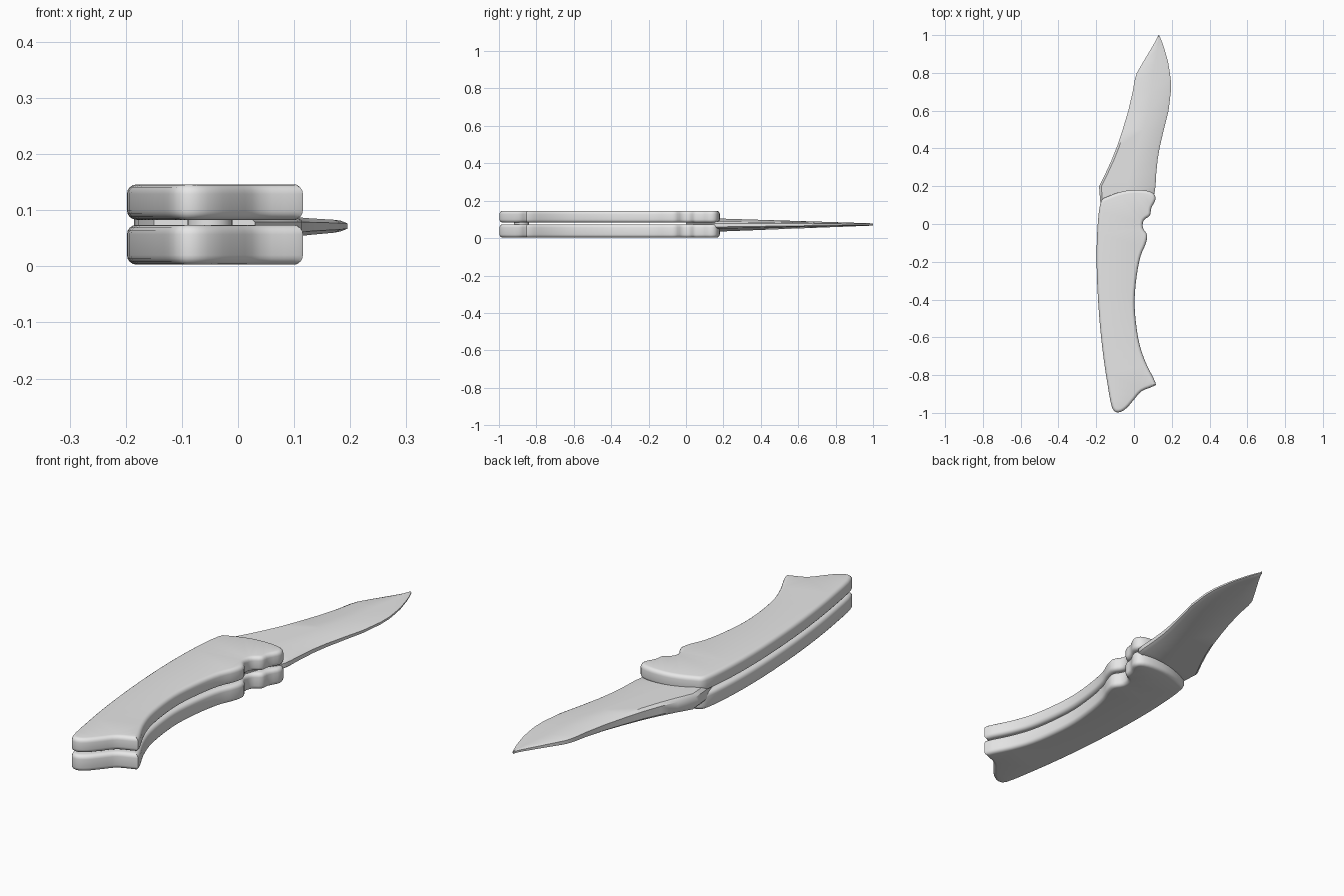
import bpy, bmesh, math
from mathutils import Vector

if "Cube" in bpy.data.objects:
    bpy.data.objects.remove(bpy.data.objects["Cube"])

grey = bpy.data.materials.new("plain_grey")
grey.diffuse_color = (0.8, 0.8, 0.8, 1)
grey.use_nodes = True
grey.node_tree.nodes["Principled BSDF"].inputs["Base Color"].default_value = grey.diffuse_color


def finish(name, bm, angle=40):
    bmesh.ops.recalc_face_normals(bm, faces=bm.faces[:])
    me = bpy.data.meshes.new(name)
    bm.to_mesh(me)
    bm.free()
    me.materials.append(grey)
    ob = bpy.data.objects.new(name, me)
    bpy.context.collection.objects.link(ob)
    bpy.ops.object.select_all(action='DESELECT')
    ob.select_set(True)
    bpy.context.view_layer.objects.active = ob
    bpy.ops.object.shade_smooth_by_angle(angle=math.radians(angle))
    return ob


def catmull(p0, p1, p2, p3, t):
    return 0.5 * (2 * p1 + (p2 - p0) * t + (2 * p0 - 5 * p1 + 4 * p2 - p3) * t * t
                  + (3 * p1 - p0 - 3 * p2 + p3) * t ** 3)


def smooth_loop(pts, steps=3):
    p = [Vector(q) for q in pts]
    n = len(p)
    return [catmull(p[i - 1], p[i], p[(i + 1) % n], p[(i + 2) % n], s / steps)
            for i in range(n) for s in range(steps)]


def loft(rings):
    """Skin a stack of closed rings and cap both ends."""
    bm = bmesh.new()
    vs = [[bm.verts.new(c) for c in ring] for ring in rings]
    for a, b in zip(vs, vs[1:]):
        for i in range(len(a)):
            j = (i + 1) % len(a)
            bm.faces.new((a[i], a[j], b[j], b[i]))
    for end in (vs[0], vs[-1]):
        f = bm.faces.new(end)
        bmesh.ops.triangulate(bm, faces=[f])
    return bm


# Handle outline, clockwise: blade end, finger notch, belly, butt, spine
outline = smooth_loop([
    (-0.178, 0.11), (-0.14, 0.145), (-0.05, 0.175), (0.04, 0.18), (0.10, 0.165),
    (0.114, 0.13), (0.092, 0.085), (0.084, 0.045), (0.052, 0.02), (0.047, -0.02),
    (0.07, -0.06), (0.06, -0.11), (0.035, -0.17), (0.015, -0.27), (0.003, -0.4),
    (0.01, -0.52), (0.03, -0.64), (0.065, -0.74), (0.114, -0.84), (0.10, -0.86),
    (0.04, -0.885), (0.0, -0.93), (-0.04, -0.975), (-0.08, -0.997), (-0.115, -0.975),
    (-0.14, -0.85), (-0.165, -0.68), (-0.185, -0.48), (-0.197, -0.25), (-0.195, -0.05)])


def inset(d):
    n = len(outline)
    res = []
    for i, p in enumerate(outline):
        t = (outline[(i + 1) % n] - outline[i - 1]).normalized()
        res.append(p + Vector((t.y, -t.x)) * d)
    return res


def scale_plate(name, z0, z1, r=0.017):
    # rounded rim profile from bottom to top
    prof = []
    for k in range(5):
        a = k * math.pi / 8
        prof.append((r * (1 - math.sin(a)), z0 + r * (1 - math.cos(a))))
    prof += [(d, z0 + z1 - z) for d, z in reversed(prof)]
    finish(name, loft([[(p.x, p.y, z) for p in inset(d)] for d, z in prof]))


scale_plate("lower_handle_scale", 0.003, 0.074)
scale_plate("upper_handle_scale", 0.083, 0.146)

# Blade: rows of (y, spine x, edge x), thick at the spine, tapering to the tip
rows = [(0.0, -0.15, 0.03), (0.11, -0.178, 0.07), (0.16, -0.182, 0.108), (0.2, -0.185, 0.114),
        (0.27, -0.15, 0.118), (0.34, -0.118, 0.125), (0.41, -0.09, 0.137),
        (0.5, -0.06, 0.158), (0.6, -0.03, 0.183), (0.7, -0.007, 0.195),
        (0.76, 0.003, 0.195), (0.8, 0.015, 0.19), (0.86, 0.05, 0.18),
        (0.93, 0.092, 0.16), (0.97, 0.115, 0.146), (1.0, 0.129, 0.133)]
rings = []
for y, xl, xr in rows:
    f = min(1, max(0, (y - 0.2) / 0.8))
    ts = 0.034 + (0.006 - 0.034) * f
    te = 0.019 + (0.004 - 0.019) * f
    w = xr - xl
    zc = 0.07 + 0.003 * f
    b = min(0.012, w * 0.3)
    upper = [(xl, ts * 0.6), (xl + b, ts), (xl + w * 0.5, (ts + te) / 2),
             (xr - b, te), (xr, te * 0.5)]
    rings.append([(x, y, zc + t) for x, t in upper]
                 + [(x, y, zc - t) for x, t in reversed(upper)])
finish("blade", loft(rings))

# Small spacer joining the two scales near the butt
bm = bmesh.new()
bmesh.ops.create_cone(bm, cap_ends=True, segments=20, radius1=0.04, radius2=0.04, depth=0.04)
bmesh.ops.translate(bm, vec=(-0.05, -0.88, 0.078), verts=bm.verts[:])
finish("butt_spacer", bm)
